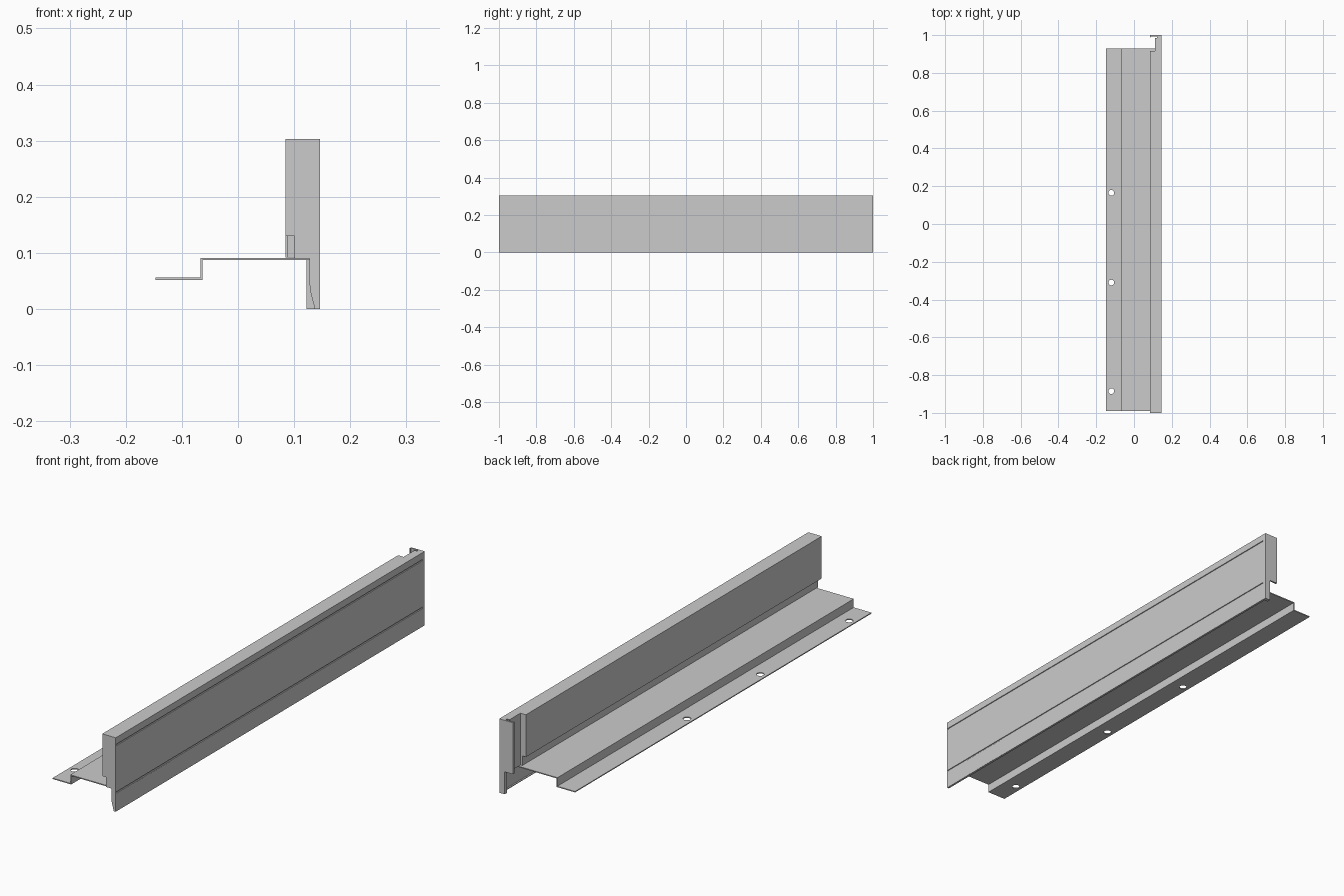
import bpy, bmesh

if "Cube" in bpy.data.objects:
    bpy.data.objects.remove(bpy.data.objects["Cube"])

T = 0.003          # sheet thickness
XO, ZT = 0.146, 0.303   # outer face, top


def make_object(name, bm):
    bmesh.ops.recalc_face_normals(bm, faces=bm.faces)
    me = bpy.data.meshes.new(name)
    bm.to_mesh(me)
    bm.free()
    ob = bpy.data.objects.new(name, me)
    bpy.context.collection.objects.link(ob)
    return ob


def sheet(name, path, y0, y1, t=T):
    """Open x-z centreline run along y and thickened to sheet metal."""
    bm = bmesh.new()
    a = [bm.verts.new((x, y0, z)) for x, z in path]
    b = [bm.verts.new((x, y1, z)) for x, z in path]
    for i in range(len(path) - 1):
        bm.faces.new((a[i], a[i + 1], b[i + 1], b[i]))
    ob = make_object(name, bm)
    m = ob.modifiers.new("thickness", "SOLIDIFY")
    m.thickness, m.offset, m.use_even_offset = t, 0, True
    return ob


def plate(name, outline, y0, y1):
    """Closed x-z outline extruded along y."""
    bm = bmesh.new()
    f = bm.faces.new([bm.verts.new((x, y0, z)) for x, z in outline])
    r = bmesh.ops.extrude_face_region(bm, geom=[f])
    vs = [v for v in r["geom"] if isinstance(v, bmesh.types.BMVert)]
    bmesh.ops.translate(bm, verts=vs, vec=(0, y1 - y0, 0))
    return make_object(name, bm)


def box(name, x0, x1, y0, y1, z0, z1):
    return plate(name, [(x0, z0), (x1, z0), (x1, z1), (x0, z1)], y0, y1)


# Outer face with its bottom lip and two shallow grooves
h = T / 2
xo, zt = XO - h, ZT - h
outer = [(0.137, h), (xo, h)]
for z in (0.077, 0.272):
    outer += [(xo, z - 0.004), (xo - 0.003, z - 0.003),
              (xo - 0.003, z + 0.003), (xo, z + 0.004)]
outer.append((xo, zt))

# Main panel folded over the top and down to the stepped inner wall
inner = [(0.085 + h, zt), (0.085 + h, 0.13 + h), (0.101 + h, 0.13 + h), (0.101 + h, 0.09)]
sheet("panel", outer + inner, -0.997, 0.915)

# Narrower panel length beside the rear notch
sheet("panel_rear", outer + [(0.11 + h, zt), (0.11 + h, 0.09)], 0.915, 0.985)
plate("notch_wall", [(0.085, ZT), (0.085, 0.13), (0.101, 0.13), (0.101, 0.09),
                     (0.113, 0.09), (0.113, ZT)], 0.912, 0.915)

# Front end cap with tapered foot
plate("front_cap", [(0.085, ZT), (0.085, 0.13), (0.101, 0.13), (0.101, 0.09),
                    (0.127, 0.09), (0.128, 0.035), (0.137, 0), (XO, 0), (XO, ZT)],
      -1.0, -0.996)

# Rear end plate and its small return lip
plate("rear_plate", [(0.085, ZT), (0.085, 0.092), (0.122, 0.092), (0.122, 0),
                     (XO, 0), (XO, ZT)], 0.993, 1.0)
box("rear_plate_web", 0.122, XO, 0.985, 0.993, 0.0, ZT)
box("rear_plate_lip", 0.085, 0.088, 0.988, 0.993, 0.092, ZT)

# Stepped mounting flange
flange = sheet("mounting_flange", [(-0.147, 0.054), (-0.065, 0.054),
                                   (-0.065, 0.089), (0.127, 0.089)], -0.99, 0.928, 0.004)

# Screw holes through the low step
bm = bmesh.new()
for y in (-0.885, -0.31, 0.165):
    r = bmesh.ops.create_cone(bm, cap_ends=True, segments=24, radius1=0.015,
                              radius2=0.015, depth=0.04)
    bmesh.ops.translate(bm, verts=r["verts"], vec=(-0.12, y, 0.054))
cutter = make_object("hole_cutter", bm)
cutter.hide_render = True
cutter.hide_set(True)
m = flange.modifiers.new("holes", "BOOLEAN")
m.operation, m.object, m.solver = "DIFFERENCE", cutter, "EXACT"

# Flush cover patch on the lower outer face
box("cover_patch", XO - 0.002, XO + 0.0004, -0.875, -0.65, 0.001, 0.072)
